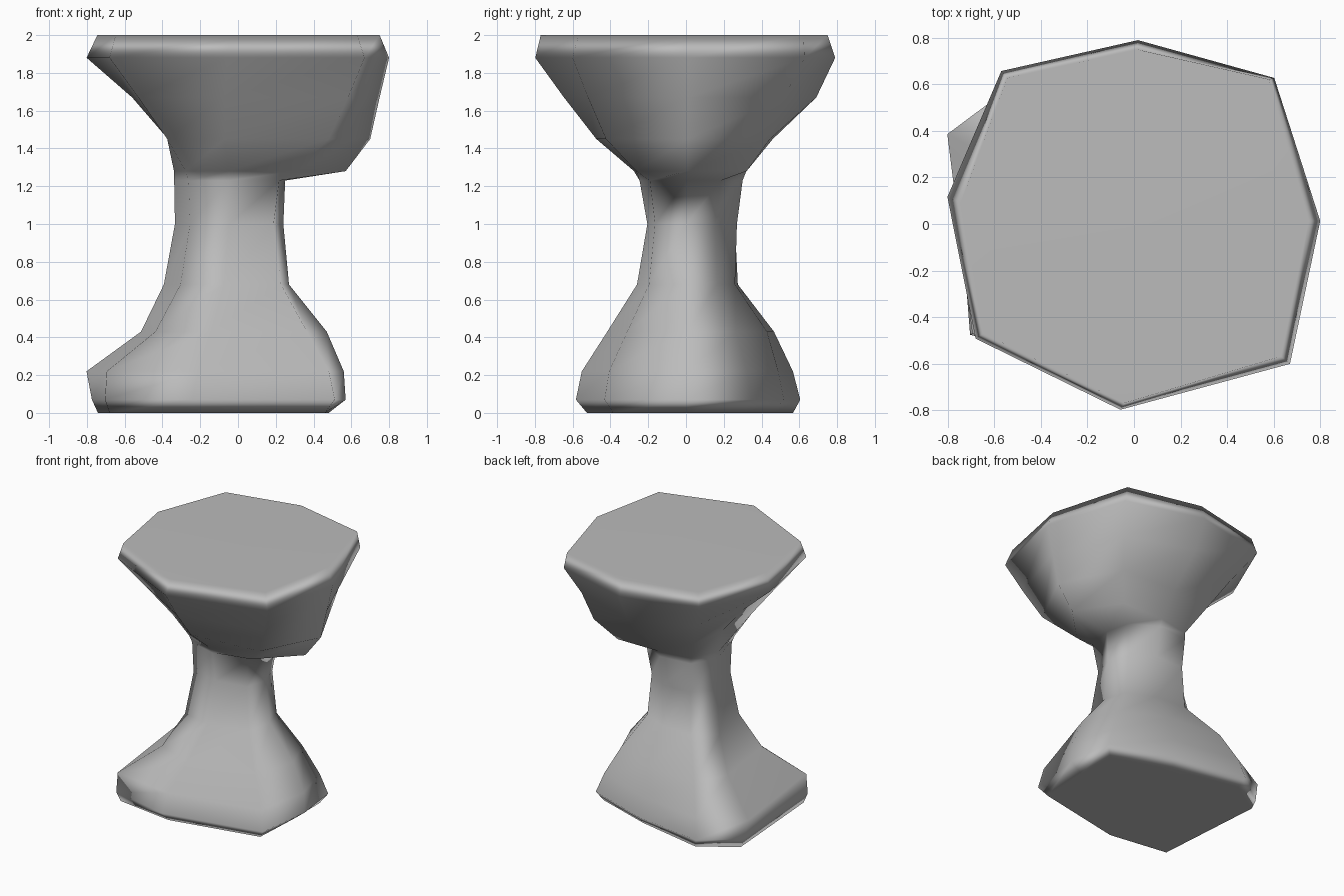
import bpy
import bmesh
from math import cos, sin, radians

if "Cube" in bpy.data.objects:
    bpy.data.objects.remove(bpy.data.objects["Cube"], do_unlink=True)


def make_material(name, colour):
    material = bpy.data.materials.new(name)
    material.use_nodes = True
    material.diffuse_color = colour
    material.node_tree.nodes["Principled BSDF"].inputs["Base Color"].default_value = colour
    return material


# Corner directions at the foot and at the top, counter-clockwise from +x
FOOT_ANGLES = (0, 33, 85, 130, 152, 214, 247, 320)
TOP_ANGLES = (1, 47, 89, 131, 173, 216, 267, 318)

# Height of each ring and the distance of its eight corners from the axis
FOOT = [
    (0.00, (.48, .57, .46, .74, .84, .82, .57, .60)),
    (0.07, (.57, .63, .52, .79, .87, .85, .63, .67)),
    (0.22, (.56, .57, .49, .74, .89, .84, .59, .63)),
    (0.43, (.47, .45, .43, .61, .56, .53, .44, .48)),
]
STEM = [
    (0.68, (.27, .27, .26, .36, .42, .37, .27, .30)),
    (1.00, (.24, .24, .27, .34, .35, .31, .21, .25)),
    (1.23, (.25, .28, .30, .36, .35, .32, .25, .29)),
]
HEAD = [
    (1.28, (.57, .48, .32, .36, .35, .34, .28, .40)),
    (1.45, (.70, .65, .46, .50, .38, .46, .48, .64)),
    (1.67, (.75, .74, .69, .68, .57, .65, .65, .78)),
    (1.88, (.80, .87, .79, .87, .81, .84, .80, .90)),
    (2.00, (.75, .85, .75, .83, .75, .80, .77, .85)),
]


def add_ring(bm, height, radii):
    """Add one ring of corners, its directions blended from foot to top."""
    blend = height / 2
    ring = []
    for low, high, radius in zip(FOOT_ANGLES, TOP_ANGLES, radii):
        angle = radians(low + (high - low) * blend)
        ring.append(bm.verts.new((radius * cos(angle), radius * sin(angle), height)))
    return ring


def loft(name, sections, material):
    """Skin the rings into one closed, smooth-shaded body."""
    bm = bmesh.new()
    rings = [add_ring(bm, height, radii) for height, radii in sections]
    for lower, upper in zip(rings, rings[1:]):
        for i in range(len(lower)):
            j = (i + 1) % len(lower)
            bm.faces.new((lower[i], lower[j], upper[j], upper[i]))
    bm.faces.new(reversed(rings[0]))
    bm.faces.new(rings[-1])
    bmesh.ops.recalc_face_normals(bm, faces=bm.faces)
    for face in bm.faces:
        face.smooth = True
    mesh = bpy.data.meshes.new(name)
    bm.to_mesh(mesh)
    bm.free()
    mesh.materials.append(material)
    body = bpy.data.objects.new(name, mesh)
    bpy.context.collection.objects.link(body)
    # Keep the wide flat faces even, with soft rims
    normals = body.modifiers.new("even_faces", "WEIGHTED_NORMAL")
    normals.weight = 60
    return body


# Stone pedestal: spreading foot, waisted stem and overhanging flat head
stone_grey = make_material("stone_grey", (0.5, 0.5, 0.5, 1.0))
loft("stone_pedestal", FOOT + STEM + HEAD, stone_grey)
